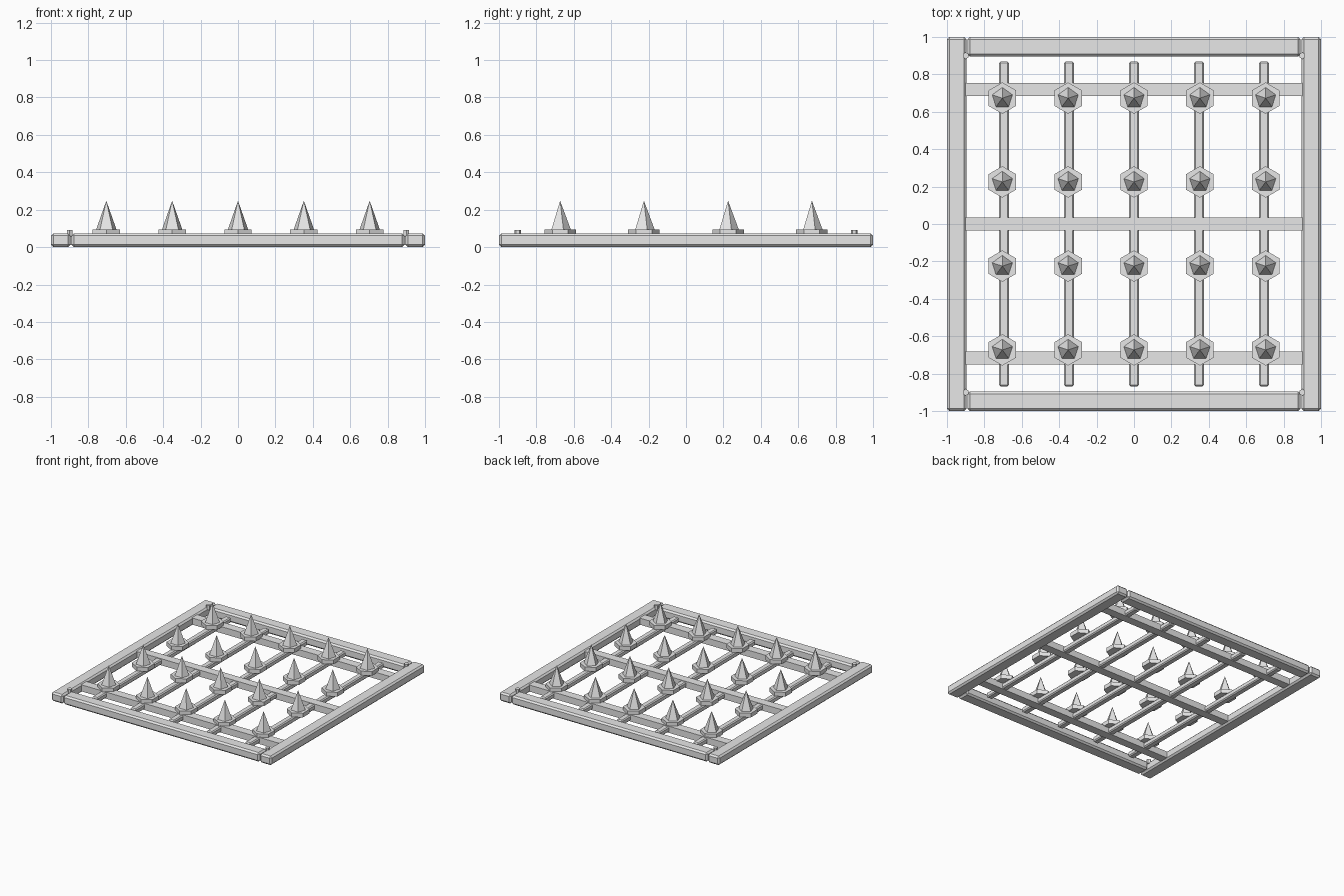
import bpy

if "Cube" in bpy.data.objects:
    bpy.data.objects.remove(bpy.data.objects["Cube"])

metal = bpy.data.materials.new("grey metal")
metal.diffuse_color = (0.8, 0.8, 0.8, 1)
metal.use_nodes = True
metal.node_tree.nodes["Principled BSDF"].inputs["Base Color"].default_value = metal.diffuse_color


def box(name, x, y, z, bevel=0):
    """Box from (min, max) ranges, with optional chamfered edges."""
    bpy.ops.mesh.primitive_cube_add(size=1)
    ob = bpy.context.object
    ob.name = name
    for v in ob.data.vertices:
        v.co = [r[0] if c < 0 else r[1] for c, r in zip(v.co, (x, y, z))]
    if bevel:
        m = ob.modifiers.new("chamfer", 'BEVEL')
        m.width = bevel
        m.segments = 1
    ob.data.materials.append(metal)


def cone(name, sides, r1, r2, x, y, z0, z1):
    """Low-poly cone or cylinder standing between z0 and z1."""
    bpy.ops.mesh.primitive_cone_add(vertices=sides, radius1=r1, radius2=r2,
                                    depth=z1 - z0, location=(x, y, (z0 + z1) / 2))
    ob = bpy.context.object
    ob.name = name
    ob.data.materials.append(metal)


# outer frame rails and corner rivets
for s in (-1, 1):
    outer = sorted((s * 0.895, s * 1.0))
    box("side_rail", outer, (-1, 1), (0, 0.074), 0.013)
    box("end_rail", (-0.89, 0.89), outer, (0, 0.074), 0.013)
    for t in (-1, 1):
        cone("corner_rivet", 6, 0.018, 0.018, s * 0.9, t * 0.9, 0.055, 0.091)

# flat cross bars
for y in (-0.717, 0, 0.72):
    box("cross_bar", (-0.904, 0.904), (y - 0.035, y + 0.035), (0.012, 0.066))

# long bars carrying the spikes
for i in range(-2, 3):
    x = i * 0.3475
    box("long_bar", (x - 0.026, x + 0.026), (-0.868, 0.868), (0.018, 0.061), 0.008)
    for y in (-0.673, -0.225, 0.225, 0.673):
        cone("spike_base", 6, 0.084, 0.084, i * 0.352, y, 0.06, 0.094)
        cone("spike", 5, 0.066, 0, i * 0.352, y, 0.07, 0.248)
